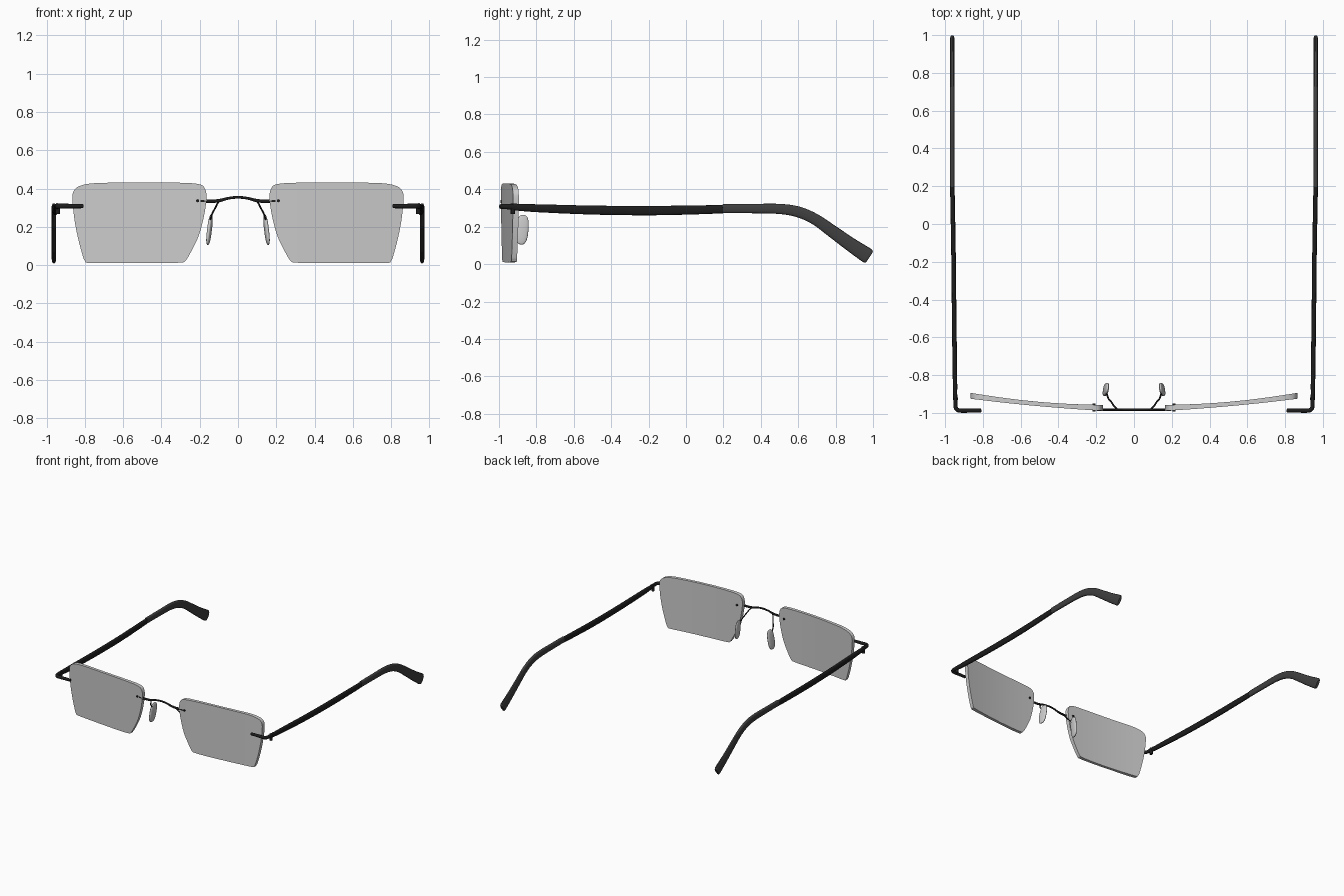
import bpy, bmesh, math
from mathutils import Vector, Matrix

if "Cube" in bpy.data.objects:
    bpy.data.objects.remove(bpy.data.objects["Cube"])


def material(name, v):
    m = bpy.data.materials.new(name)
    m.diffuse_color = (v, v, v, 1)
    m.use_nodes = True
    m.node_tree.nodes["Principled BSDF"].inputs["Base Color"].default_value = m.diffuse_color
    return m


BLACK = material("black_metal", 0.012)
DARK = material("dark_tip", 0.05)


def spline(pts, steps=6, closed=False):
    """Catmull-Rom through tuples of any length."""
    n, out = len(pts), []
    for i in range(n if closed else n - 1):
        k = [(i + d) % n if closed else min(max(i + d, 0), n - 1) for d in (-1, 0, 1, 2)]
        a, b, c, d = [pts[j] for j in k]
        for s in range(steps):
            t = s / steps
            out.append(tuple(0.5 * (2 * q + (r - p) * t + (2 * p - 5 * q + 4 * r - u) * t * t
                                    + (3 * q - p - 3 * r + u) * t ** 3)
                             for p, q, r, u in zip(a, b, c, d)))
    if not closed:
        out.append(tuple(pts[-1]))
    return out


def finish(name, bm, mat=None, mirror=True, angle=40):
    bmesh.ops.recalc_face_normals(bm, faces=bm.faces)
    me = bpy.data.meshes.new(name)
    bm.to_mesh(me)
    bm.free()
    ob = bpy.data.objects.new(name, me)
    bpy.context.collection.objects.link(ob)
    if mat:
        me.materials.append(mat)
    if mirror:
        mod = ob.modifiers.new("Mirror", 'MIRROR')
        mod.use_mirror_merge = False
    bpy.ops.object.select_all(action='DESELECT')
    ob.select_set(True)
    bpy.context.view_layer.objects.active = ob
    bpy.ops.object.shade_smooth_by_angle(angle=math.radians(angle))
    return ob


def loft(name, pts, mat, mirror=True, sides=16, power=1.0, steps=6):
    """Sweep a rounded section along points (x, y, z, half width, half height)."""
    path = spline(pts, steps)
    bm, rings = bmesh.new(), []
    for i, p in enumerate(path):
        c = Vector(p[:3])
        t = Vector(path[min(i + 1, len(path) - 1)][:3]) - Vector(path[max(i - 1, 0)][:3])
        t.normalize()
        side = t.cross(Vector((0, 0, 1))).normalized()
        up = side.cross(t)
        ring = []
        for k in range(sides):
            a = 2 * math.pi * k / sides
            u, v = [math.copysign(abs(q) ** power, q) for q in (math.cos(a), math.sin(a))]
            ring.append(bm.verts.new(c + side * u * p[3] + up * v * p[4]))
        rings.append(ring)
    for r, s in zip(rings, rings[1:]):
        for k in range(sides):
            j = (k + 1) % sides
            bm.faces.new((r[k], r[j], s[j], s[k]))
    caps = [bm.faces.new(rings[0]), bm.faces.new(rings[-1])]
    # soften the end caps
    bmesh.ops.bevel(bm, geom=[e for f in caps for e in f.edges], offset=0.003,
                    segments=2, affect='EDGES')
    return finish(name, bm, mat, mirror)


# Lenses: outline cut into vertical strips, bent backwards, then thickened
outline = [(0.165, 0.35), (0.173, 0.40), (0.205, 0.423), (0.30, 0.43), (0.45, 0.432),
           (0.62, 0.431), (0.76, 0.427), (0.83, 0.412), (0.86, 0.385), (0.865, 0.34),
           (0.855, 0.24), (0.836, 0.14), (0.812, 0.05), (0.799, 0.02), (0.78, 0.011),
           (0.65, 0.010), (0.42, 0.010), (0.30, 0.013), (0.272, 0.025), (0.235, 0.09),
           (0.203, 0.16), (0.177, 0.26)]
bm = bmesh.new()
bm.faces.new([bm.verts.new((x, 0, z)) for x, z in spline(outline, 4, True)])
for i in range(1, 24):
    bmesh.ops.bisect_plane(bm, geom=bm.verts[:] + bm.edges[:] + bm.faces[:],
                           plane_co=(0.165 + 0.7 * i / 24, 0, 0), plane_no=(1, 0, 0))
front = bm.faces[:]
for v in bm.verts:
    v.co.y = -0.989 + 0.055 * (v.co.x - 0.165) + 0.052 * (v.co.x - 0.165) ** 2
ext = bmesh.ops.extrude_face_region(bm, geom=front, use_keep_orig=True)
for v in ext["geom"]:
    if isinstance(v, bmesh.types.BMVert):
        v.co.y += 0.031 - 0.008 * math.sin(math.pi * (v.co.x - 0.165) / 0.7)
finish("lens", bm)

# Bridge wire
loft("bridge", [(s * x, -0.983, z, 0.006, h) for s, x, z, h in
                [(-1, 0.20, 0.335, 0.009), (-1, 0.11, 0.335, 0.009), (-1, 0.05, 0.349, 0.007),
                 (1, 0.0, 0.354, 0.007), (1, 0.05, 0.349, 0.007), (1, 0.11, 0.335, 0.009),
                 (1, 0.20, 0.335, 0.009)]], BLACK, mirror=False)

# Pins through the lenses
bm = bmesh.new()
bmesh.ops.create_cone(bm, cap_ends=True, segments=16, radius1=0.008, radius2=0.008, depth=0.044,
                      matrix=Matrix.Translation((0.211, -0.971, 0.336))
                      @ Matrix.Rotation(math.pi / 2, 4, 'X'))
finish("lens_pin", bm, BLACK)

# Nose pad arms and pads
loft("nose_pad_arm", [(x, y, z, 0.0045, 0.0045) for x, y, z in
                      [(0.085, -0.983, 0.343), (0.105, -0.965, 0.325), (0.118, -0.945, 0.30),
                       (0.135, -0.925, 0.268), (0.145, -0.895, 0.235), (0.148, -0.885, 0.215)]],
     BLACK, sides=10)
bm = bmesh.new()
bmesh.ops.create_uvsphere(bm, u_segments=24, v_segments=16, radius=1)
for v in bm.verts:
    v.co = [math.copysign(abs(q) ** 0.75, q) * s for q, s in zip(v.co, (0.011, 0.034, 0.08))]
bmesh.ops.transform(bm, verts=bm.verts, matrix=Matrix.Translation((0.149, -0.876, 0.184))
                    @ Matrix.Rotation(math.radians(-7), 4, 'Y')
                    @ Matrix.Rotation(math.radians(-5), 4, 'X')
                    @ Matrix.Rotation(math.radians(8), 4, 'Z'))
finish("nose_pad", bm)

# End pieces wrapping round to the temples
loft("end_piece", [(0.808, -0.988, 0.308, 0.010, 0.011), (0.87, -0.988, 0.308, 0.011, 0.012),
                   (0.92, -0.988, 0.308, 0.011, 0.013), (0.938, -0.981, 0.308, 0.011, 0.013),
                   (0.945, -0.963, 0.308, 0.011, 0.014), (0.946, -0.90, 0.306, 0.011, 0.018)],
     BLACK)

# Hinge barrels
bm = bmesh.new()
bmesh.ops.create_cone(bm, cap_ends=True, segments=16, radius1=0.012, radius2=0.012, depth=0.05,
                      matrix=Matrix.Translation((0.943, -0.925, 0.293)))
finish("hinge", bm, BLACK)

# Temples
loft("temple", [(0.946, -0.93, 0.305, 0.010, 0.016), (0.948, -0.80, 0.299, 0.012, 0.021),
                (0.952, -0.50, 0.289, 0.012, 0.024), (0.955, -0.20, 0.286, 0.012, 0.025),
                (0.959, 0.05, 0.290, 0.012, 0.024), (0.962, 0.20, 0.294, 0.012, 0.022)],
     BLACK, power=0.8)

# Curved temple tips
loft("temple_tip", [(0.962, 0.195, 0.297, 0.012, 0.024), (0.962, 0.35, 0.297, 0.012, 0.025),
                    (0.962, 0.50, 0.295, 0.012, 0.027), (0.962, 0.60, 0.279, 0.012, 0.029),
                    (0.962, 0.69, 0.240, 0.012, 0.030), (0.962, 0.78, 0.177, 0.012, 0.033),
                    (0.962, 0.88, 0.105, 0.012, 0.037), (0.962, 0.955, 0.055, 0.012, 0.041),
                    (0.962, 0.972, 0.043, 0.012, 0.040), (0.962, 0.981, 0.037, 0.010, 0.034)],
     DARK, power=0.75)
